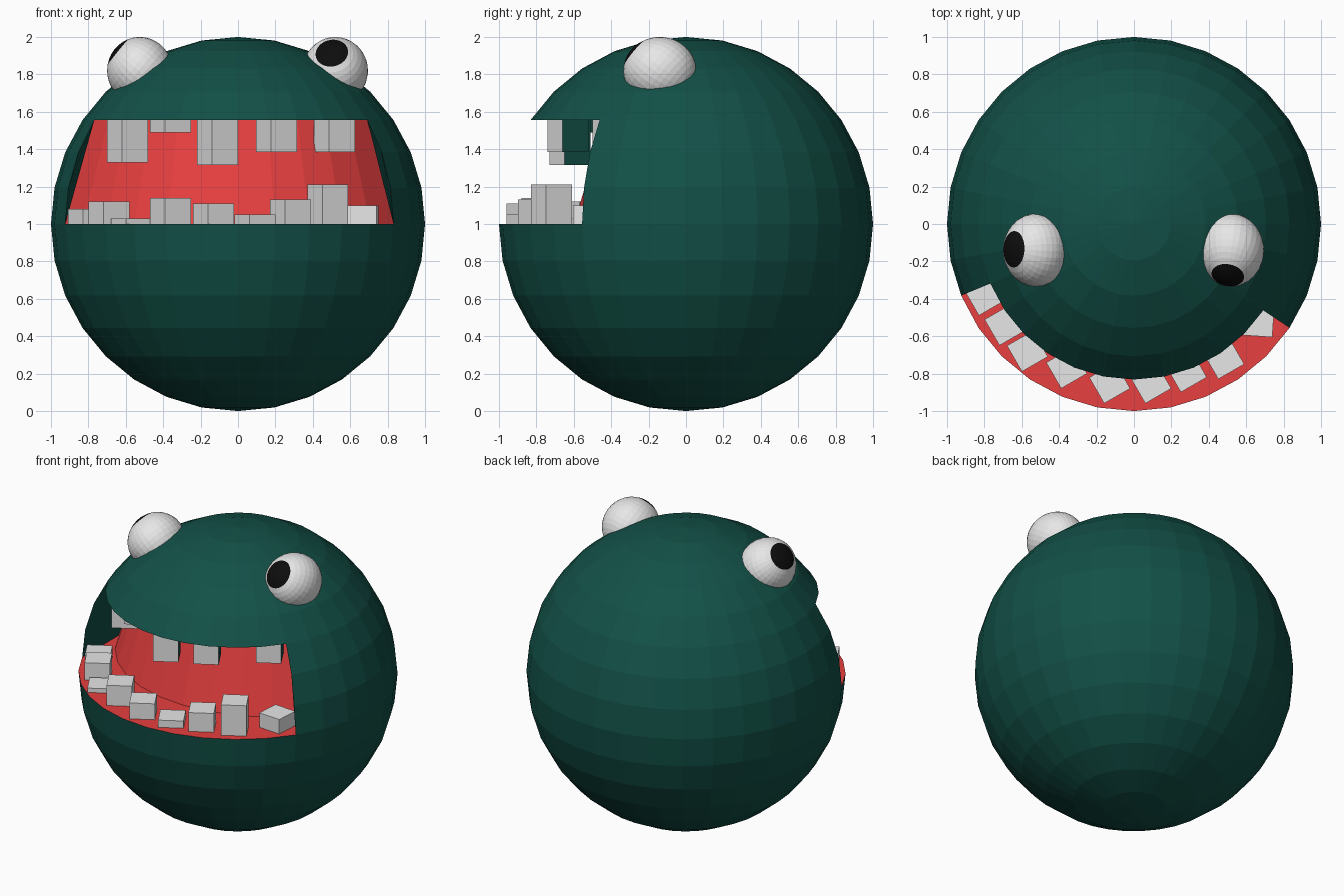
import bpy, bmesh
from math import radians, sin, cos, atan2, degrees
from mathutils import Vector, Matrix

cube = bpy.data.objects.get("Cube")
if cube:
    bpy.data.objects.remove(cube, do_unlink=True)


def material(name, rgb):
    m = bpy.data.materials.new(name)
    m.use_nodes = True
    m.diffuse_color = (*rgb, 1)
    m.node_tree.nodes["Principled BSDF"].inputs["Base Color"].default_value = (*rgb, 1)
    return m


GREEN = material("dark_green", (0.006, 0.08, 0.063))
RED = material("mouth_red", (0.8, 0.05, 0.05))
WHITE = material("white", (0.8, 0.8, 0.8))
BLACK = material("black", (0.004, 0.004, 0.004))


def finish(bm, name, *mats):
    me = bpy.data.meshes.new(name)
    bm.to_mesh(me)
    bm.free()
    for m in mats:
        me.materials.append(m)
    ob = bpy.data.objects.new(name, me)
    bpy.context.collection.objects.link(ob)
    return ob


# Mouth limits follow the sphere's own rings and segments
STEP = 11.25
AZ_START, AZ_COUNT = 202.5, 11
RINGS = 3
DEPTH = Vector((0, 0.4, 0))


def on_sphere(az, lat):
    a, b = radians(az), radians(lat)
    return Vector((cos(b) * cos(a), cos(b) * sin(a), 1 + sin(b)))


# Body: sphere with the mouth band removed
bm = bmesh.new()
bmesh.ops.create_uvsphere(bm, u_segments=32, v_segments=16, radius=1,
                          matrix=Matrix.Translation((0, 0, 1)))
top_z = on_sphere(0, RINGS * STEP).z
gone = []
for f in bm.faces:
    c = f.calc_center_median()
    az = degrees(atan2(c.y, c.x)) % 360
    if 1 < c.z < top_z and AZ_START < az < AZ_START + AZ_COUNT * STEP:
        gone.append(f)
bmesh.ops.delete(bm, geom=gone, context='FACES')
finish(bm, "body", GREEN)

# Mouth cavity: floor, roof and back wall in red, end walls in green
bm = bmesh.new()


def face(points, mat):
    f = bm.faces.new([bm.verts.new(p) for p in points])
    f.material_index = mat


for i in range(AZ_COUNT):
    a, b = AZ_START + i * STEP, AZ_START + (i + 1) * STEP
    low_a, low_b = on_sphere(a, 0), on_sphere(b, 0)
    top_a, top_b = on_sphere(a, RINGS * STEP), on_sphere(b, RINGS * STEP)
    face([low_a, low_b, low_b + DEPTH, low_a + DEPTH], 0)
    face([top_b, top_a, top_a + DEPTH, top_b + DEPTH], 0)
    face([low_a + DEPTH, low_b + DEPTH, top_b + DEPTH, top_a + DEPTH], 0)
for az, flip in ((AZ_START, False), (AZ_START + AZ_COUNT * STEP, True)):
    pts = [on_sphere(az, k * STEP) for k in range(RINGS + 1)]
    pts += [pts[-1] + DEPTH, pts[0] + DEPTH]
    face(pts[::-1] if flip else pts, 1)
finish(bm, "mouth", RED, GREEN)


# Teeth: square blocks, turned about the vertical
def tooth(name, x, y, z0, z1, turn=30, green_back=False):
    bm = bmesh.new()
    m = (Matrix.Translation((x, y, (z0 + z1) / 2)) @ Matrix.Rotation(radians(turn), 4, 'Z')
         @ Matrix.Diagonal((0.16, 0.16, z1 - z0, 1)))
    bmesh.ops.create_cube(bm, size=1, matrix=m)
    bm.normal_update()
    if green_back:
        for f in bm.faces:
            f.material_index = int(f.normal.y > 0.3)
    finish(bm, name, WHITE, GREEN)


lower = [(-0.80, -0.38, 1.08), (-0.69, -0.54, 1.12), (-0.57, -0.68, 1.03),
         (-0.36, -0.77, 1.14), (-0.13, -0.85, 1.11), (0.09, -0.85, 1.05),
         (0.28, -0.79, 1.13), (0.48, -0.72, 1.21), (0.665, -0.52, 1.10)]
for i, (x, y, z) in enumerate(lower):
    tooth(f"lower_tooth_{i + 1}", x, y, 0.99, z, -4 if i == 8 else 30)

upper = [(-0.59, -0.39, 1.33), (-0.36, -0.58, 1.49), (-0.11, -0.62, 1.315),
         (0.205, -0.63, 1.385), (0.515, -0.39, 1.385)]
for i, (x, y, z) in enumerate(upper):
    tooth(f"upper_tooth_{i + 1}", x, y, z, 1.57, 30, True)


# Eyes: ellipsoids with the pole along the gaze, pupil painted round the pole
def eye(name, x, gaze):
    gaze = Vector(gaze).normalized()
    bm = bmesh.new()
    bmesh.ops.create_uvsphere(bm, u_segments=32, v_segments=18, radius=1)
    for f in bm.faces:
        f.material_index = int(f.calc_center_median().normalized().z > cos(radians(30)))
    turn = gaze.to_track_quat('Z', 'Y').to_matrix().to_4x4()
    bm.transform(Matrix.Translation((x, -0.14, 1.82))
                 @ Matrix.Diagonal((0.175, 0.195, 0.18, 1)) @ turn)
    finish(bm, name, WHITE, BLACK)


eye("right_eye", -0.525, (-0.77, 0.03, 0.64))
eye("left_eye", 0.52, (-0.12, -0.79, 0.6))
